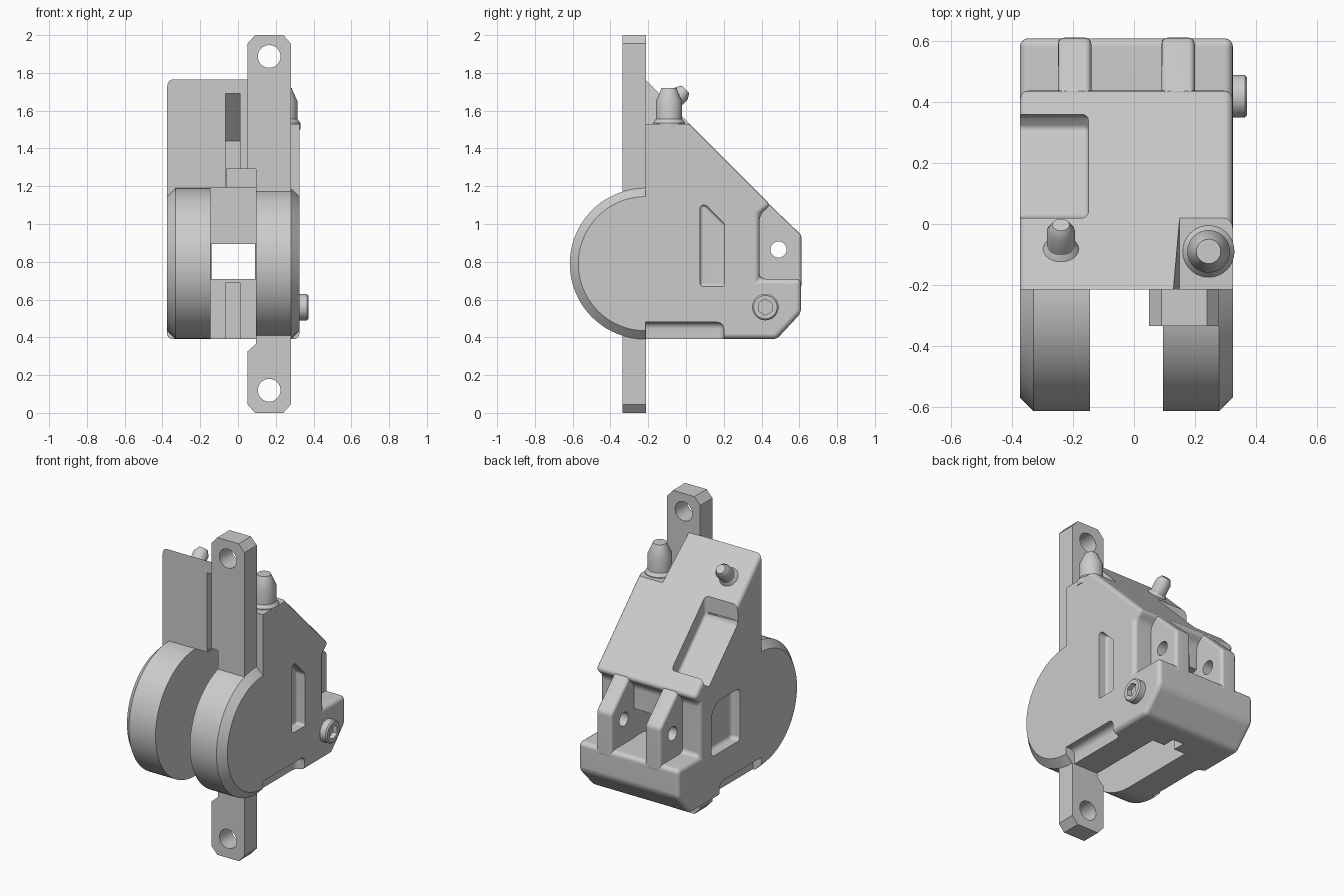
import bpy, bmesh, math
from mathutils import Vector, Matrix

if "Cube" in bpy.data.objects:
    bpy.data.objects.remove(bpy.data.objects["Cube"])


def finish(bm, name):
    bmesh.ops.recalc_face_normals(bm, faces=bm.faces)
    me = bpy.data.meshes.new(name)
    bm.to_mesh(me)
    bm.free()
    ob = bpy.data.objects.new(name, me)
    bpy.context.collection.objects.link(ob)
    return ob


def prism(name, pts, lo, hi, axis='x', bevel=0.0, keep=None, segs=4):
    """Extrude a profile: axis x takes (y, z) points, axis y takes (x, z)."""
    bm = bmesh.new()
    def at(p, d):
        return (d, p[0], p[1]) if axis == 'x' else (p[0], d, p[1])
    a = [bm.verts.new(at(p, lo)) for p in pts]
    b = [bm.verts.new(at(p, hi)) for p in pts]
    n = len(pts)
    bm.faces.new(a)
    bm.faces.new(b[::-1])
    for i in range(n):
        j = (i + 1) % n
        bm.faces.new((a[i], b[i], b[j], a[j]))
    bmesh.ops.recalc_face_normals(bm, faces=bm.faces)
    if bevel:
        edges = [e for e in bm.edges if not keep or keep(e)]
        bmesh.ops.bevel(bm, geom=edges, offset=bevel, segments=segs,
                        profile=0.5, affect='EDGES', clamp_overlap=True)
    return finish(bm, name)


def box(x0, x1, y0, y1, z0, z1, bevel=0.0):
    return prism("cutter", [(y0, z0), (y1, z0), (y1, z1), (y0, z1)], x0, x1, bevel=bevel)


def lathe(name, prof, origin, direction, n=40):
    """Closed solid of revolution; prof holds (distance along axis, radius)."""
    bm = bmesh.new()
    rot = Vector((0, 0, 1)).rotation_difference(Vector(direction)).to_matrix()
    rings = [[bm.verts.new(Vector(origin) + rot @ Vector(
        (r * math.cos(2 * math.pi * k / n), r * math.sin(2 * math.pi * k / n), d)))
        for k in range(n)] for d, r in prof]
    for a, b in zip(rings, rings[1:]):
        for k in range(n):
            bm.faces.new((a[k], a[(k + 1) % n], b[(k + 1) % n], b[k]))
    bm.faces.new(rings[0][::-1])
    bm.faces.new(rings[-1])
    return finish(bm, name)


def cut(ob, *cutters):
    for c in cutters:
        m = ob.modifiers.new("cut", 'BOOLEAN')
        m.operation, m.solver, m.object = 'DIFFERENCE', 'EXACT', c
        bpy.context.view_layer.objects.active = ob
        bpy.ops.object.modifier_apply(modifier=m.name)
        bpy.data.objects.remove(c)


def half_disc(name, x_in, x_out):
    """Half round cheek with a chamfered outer rim."""
    bm = bmesh.new()
    s = 1 if x_out > x_in else -1
    n = 40
    rings = []
    for x, r in ((x_in, .4), (x_out - s * .045, .4), (x_out, .355)):
        rings.append([bm.verts.new((x, -.215 - r * math.sin(math.pi * k / n),
                                    .79 + r * math.cos(math.pi * k / n)))
                      for k in range(n + 1)])
    for a, b in zip(rings, rings[1:]):
        for k in range(n):
            bm.faces.new((a[k], a[k + 1], b[k + 1], b[k]))
    bm.faces.new(rings[0])
    bm.faces.new(rings[-1])
    bm.faces.new([r[0] for r in rings] + [r[-1] for r in rings[::-1]])
    return finish(bm, name)


# Main housing with rounded edges, flat at the front
L, R = -.375, .325
body = prism("housing", [(-.215, .39), (.48, .39), (.61, .53), (.61, .71), (.39, .71),
                         (.39, 1.05), (.45, 1.1), (-.215, 1.765)], L, R, bevel=.028,
             keep=lambda e: not all(v.co.y < -.2 for v in e.verts))

cut(body,
    # central channel, its upper step, the deep slot and the see-through window
    box(-.145, .095, -.4, .28, .3, 1.19),
    box(-.062, .095, -.4, .12, 1.0, 1.29),
    box(-.065, .01, -.4, .36, .3, .69),
    prism("cutter", [(-.4, 1.2), (.05, 1.2), (.05, 1.44), (-.18, 1.69), (-.4, 1.69)], -.065, .01),
    box(-.145, .095, .1, .8, .71, .895),
    # peg shelf on the right shoulder with a leaning inner wall
    prism("cutter", [(.15, 1.53), (.6, 1.53), (.6, 2.1), (.10, 2.1)], -.4, .2, axis='y'),
    # sloped recess on the left
    prism("cutter", [(.02, 1.8), (.02, 1.41), (.31, 1.12), (.36, 1.16), (.36, 1.8)],
          -.6, -.15, bevel=.02),
    # bottom edge notches
    box(.265, .6, -.4, .2, .2, .48, .035),
    box(-.6, -.315, -.4, .2, .2, .48, .035),
    # side pockets
    prism("cutter", [(.075, .67), (.205, .67), (.205, 1.0), (.105, 1.1), (.075, 1.1)],
          .265, .5, bevel=.015),
    prism("cutter", [(0, .67), (.28, .67), (.28, .94), (.22, 1.0), (0, 1.0)],
          -.5, -.315, bevel=.025))

# Rear lugs with a cross hole
lugs = []
for side, x0 in (("left", -.25), ("right", .09)):
    lug = prism(side + "_lug", [(.36, .66), (.612, .66), (.612, .94), (.43, 1.115), (.36, 1.115)],
                x0, x0 + .11, bevel=.02, segs=3)
    cut(lug, lathe("cutter", [(0, .043), (.5, .043)], (x0 - .2, .49, .865), (1, 0, 0), 32))
    lugs.append(lug)

# Round cheeks at the front
discs = [half_disc("left_cheek", -.145, L), half_disc("right_cheek", .095, R)]

# Mounting bar with two holes
bar = prism("mounting_bar", [(.09, 0), (.24, 0), (.28, .045), (.28, 1.955), (.24, 2), (.09, 2),
                             (.05, 1.955), (.05, 1.29), (.095, 1.29), (.095, .365),
                             (.05, .325), (.05, .045)], -.335, -.213, axis='y')
cut(bar, *[lathe("cutter", [(0, .06), (.6, .06)], (.165, -.6, z), (0, 1, 0), 40)
           for z in (.12, 1.887)])

# Upright peg and angled pin
peg = lathe("upright_peg", [(0, .085), (.035, .085), (.055, .07), (.15, .07), (.205, .045), (.22, .04)],
            (.245, -.09, 1.5), (0, 0, 1))
pin = lathe("angled_pin", [(0, .075), (.03, .06), (.05, .046), (.115, .046), (.145, .028)],
            (-.24, -.105, 1.61), (0, 1, 1), 32)

# Side screw with hexagonal socket
screw = lathe("side_screw", [(0, .07), (.062, .07), (.07, .062)], (.302, .42, .56), (1, 0, 0))
cut(screw, lathe("cutter", [(0, .042), (.2, .042)], (.342, .42, .56), (1, 0, 0), 6))

# Smooth shading with crisp edges
for ob in [body, bar, peg, pin, screw] + lugs + discs:
    bpy.ops.object.select_all(action='DESELECT')
    ob.select_set(True)
    bpy.context.view_layer.objects.active = ob
    bpy.ops.object.shade_smooth_by_angle(angle=math.radians(32))
    w = ob.modifiers.new("weighted_normals", 'WEIGHTED_NORMAL')
    w.keep_sharp = True
